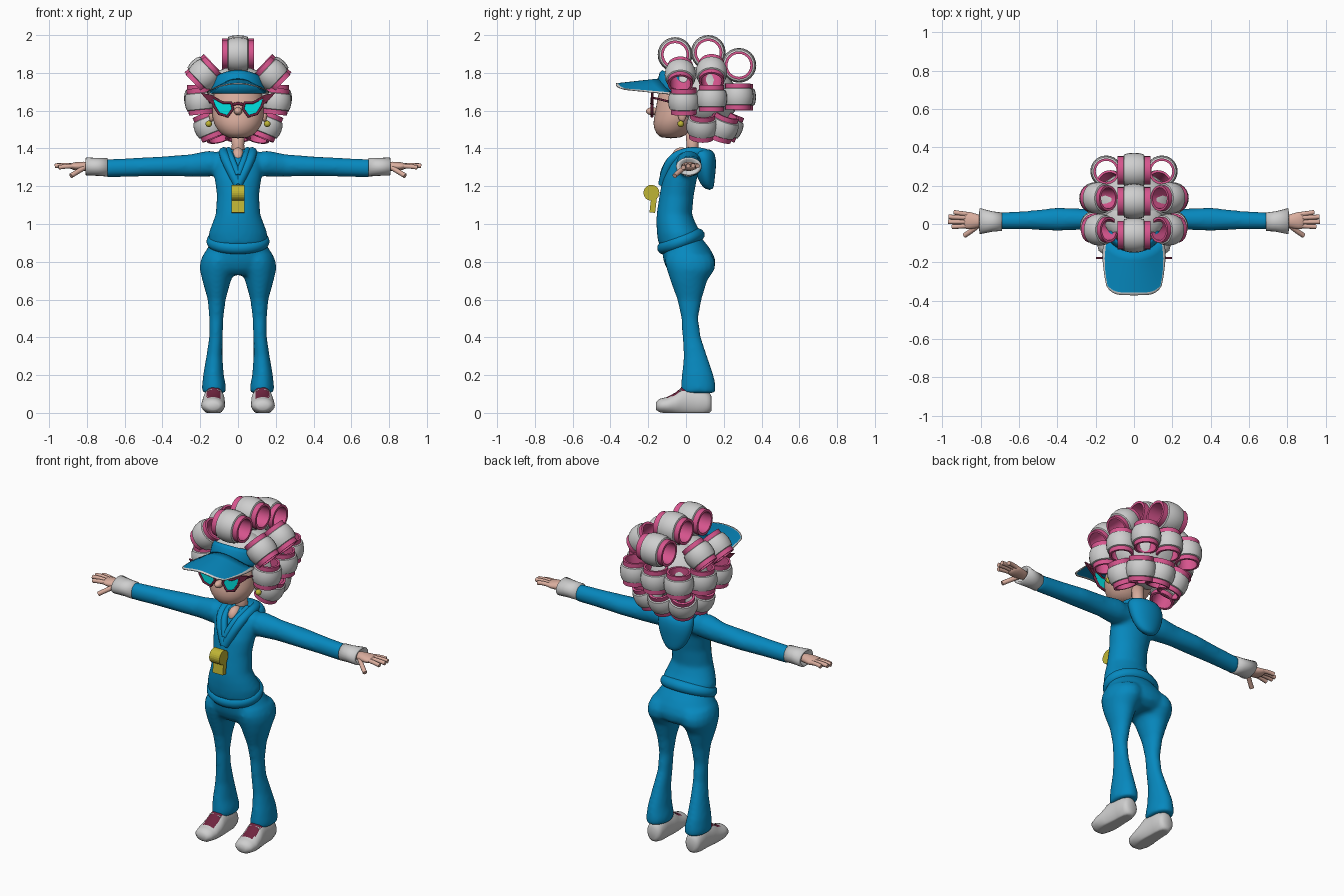
import bpy, bmesh, math
from mathutils import Vector, Matrix

if "Cube" in bpy.data.objects:
    bpy.data.objects.remove(bpy.data.objects["Cube"])


def material(name, r, g, b):
    m = bpy.data.materials.new(name)
    m.diffuse_color = (r, g, b, 1)
    m.use_nodes = True
    m.node_tree.nodes["Principled BSDF"].inputs["Base Color"].default_value = m.diffuse_color
    return m


BLUE = material("track_blue", 0.002, 0.25, 0.52)
WHITE = material("soft_white", 0.62, 0.62, 0.62)
PINK = material("curler_pink", 0.68, 0.09, 0.27)
SKIN = material("skin", 0.70, 0.42, 0.34)
WINE = material("wine_red", 0.16, 0.018, 0.05)
CYAN = material("lens_cyan", 0.0, 0.76, 0.76)
GOLD = material("gold", 0.52, 0.46, 0.035)


def finish(name, bm, *mats, voxel=0, subdiv=0, smooth=True):
    bmesh.ops.recalc_face_normals(bm, faces=bm.faces)
    for f in bm.faces:
        f.smooth = smooth
    me = bpy.data.meshes.new(name)
    bm.to_mesh(me)
    bm.free()
    for m in mats:
        me.materials.append(m)
    ob = bpy.data.objects.new(name, me)
    bpy.context.collection.objects.link(ob)
    if subdiv:
        ob.modifiers.new("sub", 'SUBSURF').levels = subdiv
        ob.modifiers["sub"].render_levels = subdiv
    if voxel:
        r = ob.modifiers.new("blend", 'REMESH')
        r.mode, r.voxel_size, r.use_smooth_shade = 'VOXEL', voxel, True
        s = ob.modifiers.new("relax", 'SMOOTH')
        s.factor, s.iterations = 0.5, 14
    return ob


def loft(bm, axis, rings, n=20):
    """Rings of (position, centre 1, centre 2, radius 1, radius 2) joined along an axis."""
    loops = []
    for p, c1, c2, r1, r2 in rings:
        loop = []
        for i in range(n):
            a = math.tau * i / n
            u, v = c1 + r1 * math.cos(a), c2 + r2 * math.sin(a)
            loop.append(bm.verts.new({'x': (p, u, v), 'y': (u, p, v), 'z': (u, v, p)}[axis]))
        loops.append(loop)
    for a, b in zip(loops, loops[1:]):
        for i in range(n):
            j = (i + 1) % n
            bm.faces.new((a[i], a[j], b[j], b[i]))
    bm.faces.new(loops[0])
    bm.faces.new(loops[-1])
    return bm


def ball(name, centre, radii, mat):
    bm = bmesh.new()
    bmesh.ops.create_uvsphere(bm, u_segments=24, v_segments=14, radius=1,
                              matrix=Matrix.Translation(centre) @ Matrix.Diagonal((*radii, 1)))
    return finish(name, bm, mat)


def tube(name, pts, radius, mat, cyclic=False, kind='NURBS'):
    cu = bpy.data.curves.new(name, 'CURVE')
    cu.dimensions, cu.bevel_depth, cu.bevel_resolution = '3D', radius, 3
    cu.resolution_u, cu.use_fill_caps = 6, True
    sp = cu.splines.new(kind)
    sp.points.add(len(pts) - 1)
    for q, p in zip(sp.points, pts):
        q.co = (*p, 1)
    sp.use_cyclic_u = cyclic
    if kind == 'NURBS':
        sp.order_u, sp.use_endpoint_u = 3, not cyclic
    cu.materials.append(mat)
    ob = bpy.data.objects.new(name, cu)
    bpy.context.collection.objects.link(ob)
    bpy.ops.object.select_all(action='DESELECT')
    ob.select_set(True)
    bpy.context.view_layer.objects.active = ob
    bpy.ops.object.convert(target='MESH')
    return ob


def plate(name, pts, y, depth, mat):
    """Flat outline in x and z, given a thickness towards the back."""
    bm = bmesh.new()
    f = bm.faces.new([bm.verts.new((x, y, z)) for x, z in pts])
    ext = bmesh.ops.extrude_face_region(bm, geom=[f])["geom"]
    bmesh.ops.translate(bm, vec=(0, depth, 0), verts=[v for v in ext if isinstance(v, bmesh.types.BMVert)])
    return finish(name, bm, mat, smooth=False)


# Trousers: hips and two flared legs blended together
bm = bmesh.new()
loft(bm, 'z', [(.93, 0, -.02, .13, .10), (.88, 0, -.005, .158, .125), (.84, 0, .01, .182, .135),
               (.80, 0, .02, .2, .138), (.76, 0, .025, .198, .125), (.73, 0, .02, .16, .09)], 28)
LEG = [(.84, .095, .015, .09, .12), (.80, .102, .022, .098, .134), (.76, .107, .025, .096, .128),
       (.70, .113, .015, .076, .098), (.60, .113, .018, .048, .065), (.50, .115, .02, .038, .045),
       (.40, .117, .03, .036, .05), (.30, .125, .05, .043, .063), (.20, .13, .062, .055, .085),
       (.14, .127, .065, .064, .094), (.105, .127, .065, .063, .092)]
for s in (1, -1):
    loft(bm, 'z', [(p, s * x, y, rx, ry) for p, x, y, rx, ry in LEG])
finish("trousers", bm, BLUE, voxel=.01)

# Jacket: torso and sleeves blended together
bm = bmesh.new()
loft(bm, 'z', [(.89, 0, -.028, .155, .118), (.95, 0, -.036, .156, .118), (1.0, 0, -.052, .138, .105),
               (1.05, 0, -.062, .119, .094), (1.15, 0, -.05, .112, .091), (1.24, 0, -.033, .124, .091),
               (1.32, 0, -.005, .134, .088), (1.37, 0, .01, .13, .072), (1.395, 0, .02, .08, .05)], 28)
ARM = [(.15, .015, 1.32, .068, .07), (.25, .025, 1.31, .054, .06), (.40, .025, 1.305, .061, .053),
       (.55, .02, 1.30, .049, .05), (.705, .015, 1.295, .045, .048)]
loft(bm, 'x', [(-p, *r) for p, *r in reversed(ARM)] + [(0, .015, 1.31, .05, .04)] + ARM)
finish("jacket", bm, BLUE, voxel=.01)

# Slanted jacket hem, collar with inner lapels, and hood
hem = []
for i in range(20):
    a = math.tau * i / 20
    hem.append((.134 * math.cos(a), -.027 + .092 * math.sin(a), .908 + .035 * math.sin(a)))
tube("jacket_hem", hem, .035, BLUE, True)
finish("hood", loft(bmesh.new(), 'z', [(1.18, 0, .125, .03, .018), (1.21, 0, .112, .068, .038),
                                       (1.26, 0, .105, .095, .05), (1.32, 0, .1, .112, .062),
                                       (1.37, 0, .09, .112, .066), (1.4, 0, .08, .085, .055)]), BLUE, subdiv=1)
COLLAR = [(0, -.122, 1.21), (.035, -.11, 1.28), (.07, -.065, 1.355), (.08, .02, 1.385), (.06, .1, 1.375)]
tube("collar", COLLAR + [(0, .125, 1.36)] + [(-x, y, z) for x, y, z in reversed(COLLAR)], .026, BLUE)
for s in (1, -1):
    tube("lapel", [(0, -.122, 1.26), (s * .022, -.105, 1.315), (s * .045, -.055, 1.37), (s * .05, .02, 1.39)],
         .018, BLUE)
ball("chest_skin", (0, -.025, 1.355), (.035, .05, .05), SKIN)

# Neck, head and nose
finish("neck", loft(bmesh.new(), 'z', [(1.33, 0, .03, .04, .038), (1.42, 0, .035, .033, .032),
                                       (1.52, 0, .03, .036, .036)]), SKIN)
finish("head", loft(bmesh.new(), 'z', [
    (1.453, 0, -.08, .05, .05), (1.478, 0, -.075, .095, .085), (1.53, 0, -.06, .13, .118),
    (1.58, 0, -.045, .139, .12), (1.65, 0, -.035, .137, .12), (1.72, 0, -.03, .12, .11),
    (1.77, 0, -.02, .08, .07)], 28), SKIN, subdiv=1)
ball("nose", (0, -.178, 1.597), (.022, .034, .021), SKIN)

# Whistle
bm = bmesh.new()
loft(bm, 'x', [(-.034, -.183, 1.165, .042, .042), (.034, -.183, 1.165, .042, .042)], 24)
bmesh.ops.create_cube(bm, size=1, matrix=Matrix.Translation((0, -.172, 1.115))
                      @ Matrix.Rotation(-.12, 4, 'X') @ Matrix.Diagonal((.068, .03, .11, 1)))
finish("whistle", bm, GOLD, smooth=False)

# Visor band (front only, lower at the sides) and curved brim with white trim
bm = loft(bmesh.new(), 'z', [(1.69, 0, -.01, .146, .138), (1.75, 0, -.012, .148, .142),
                             (1.80, 0, -.005, .138, .135), (1.815, 0, 0, .125, .125)], 36)
bmesh.ops.delete(bm, geom=[f for f in bm.faces if len(f.verts) > 4 or f.calc_center_median().y > -.035],
                 context='FACES')
for v in bm.verts:
    if v.co.z > 1.7:
        v.co.z -= 2.2 * v.co.x ** 2
finish("visor_band", bm, BLUE).modifiers.new("thick", 'SOLIDIFY').thickness = .006
bm = bmesh.new()
us = [-1, -.93] + [i / 8 for i in range(-7, 8)] + [.93, 1]
vs = [0, .2, .4, .6, .8, .94, 1]
grid = []
for v in vs:
    row = []
    for u in us:
        root = Vector((.152 * u, -.03 - .115 * math.sqrt(1 - u * u), 1.685 + .085 * (1 - u * u)))
        tip = Vector((.145 * u, -.372 + .05 * abs(u) ** 5, 1.745 - .03 * u * u))
        p = root.lerp(tip, v)
        p.x += .016 * u * math.sin(math.pi * v)
        row.append(bm.verts.new(p))
    grid.append(row)
for j in range(len(vs) - 1):
    for i in range(len(us) - 1):
        f = bm.faces.new((grid[j][i], grid[j][i + 1], grid[j + 1][i + 1], grid[j + 1][i]))
        f.material_index = int(j == len(vs) - 2 or i in (0, len(us) - 2))
finish("visor_brim", bm, BLUE, WHITE).modifiers.new("thick", 'SOLIDIFY').thickness = .006

# Hair under the curlers
ball("scalp_hair", (0, .1, 1.665), (.205, .175, .16), WHITE)
ball("front_hair", (0, .02, 1.745), (.155, .12, .088), WHITE)

# Curler: hollow pink tube with a thick bulging wrap of hair in the middle
PROFILE = [(.66, -1), (.81, -1), (.81, -.64), (.9, -.6), (.97, -.35), (1, 0), (.97, .35), (.9, .6), (.81, .64),
           (.81, 1), (.66, 1)]
bm = bmesh.new()
N = 24
rings = [[bm.verts.new((r * math.cos(math.tau * i / N), r * math.sin(math.tau * i / N), z))
          for i in range(N)] for r, z in PROFILE]
for k in range(len(rings)):
    a, b = rings[k], rings[(k + 1) % len(rings)]
    for i in range(N):
        f = bm.faces.new((a[i], a[(i + 1) % N], b[(i + 1) % N], b[i]))
        f.material_index = int(2 <= k <= 7)
first = finish("curler", bm, PINK, WHITE)
curler_mesh = first.data
curler_mesh.set_sharp_from_angle(angle=math.radians(40))
bpy.data.objects.remove(first)


def curler(pos, axis, r=.083, half=.07):
    ob = bpy.data.objects.new("curler", curler_mesh)
    bpy.context.collection.objects.link(ob)
    ob.matrix_world = (Matrix.Translation(pos) @ Vector(axis).to_track_quat('Z', 'Y').to_matrix().to_4x4()
                       @ Matrix.Diagonal((r, r, half, 1)))


# Middle row of curlers, then the mirrored ones
for y, z in ((-.058, 1.897), (.118, 1.908), (.28, 1.84)):
    curler((0, y, z), (1, 0, 0), .092, .085)
curler((0, .288, 1.672), (0, 0, 1))
curler((0, .22, 1.52), (0, .4, 1))
for s in (1, -1):
    for pos, axis in (((.18, -.03, 1.79), (1, 0, -.95)), ((.185, .135, 1.803), (1, 0, -.95)),
                      ((.2, -.012, 1.65), (.1, 0, 1)), ((.203, .135, 1.665), (0, 0, 1)),
                      ((.145, .275, 1.675), (0, 0, 1)),
                      ((.152, .085, 1.52), (.4, .05, 1)), ((.115, .195, 1.515), (.25, .35, 1))):
        curler((s * pos[0], pos[1], pos[2]), (s * axis[0], axis[1], axis[2]))

LENS = [(.026, 1.61), (.036, 1.642), (.08, 1.643), (.135, 1.668), (.128, 1.625), (.1, 1.583), (.055, 1.57)]
for s in (1, -1):
    # Cat-eye glasses
    outline = [(s * x, z) for x, z in LENS]
    plate("lens", outline, -.182, .006, CYAN)
    tube("glasses_rim", [(x, -.18, z) for x, z in outline], .0075, WINE, True, 'POLY')
    plate("glasses_wing", [(s * x, z) for x, z in ((.075, 1.645), (.135, 1.682), (.198, 1.695),
                                                   (.168, 1.66), (.132, 1.63), (.135, 1.668))],
          -.184, .012, WINE)
    tube("glasses_temple", [(s * .16, -.172, 1.668), (s * .15, -.1, 1.65), (s * .142, -.01, 1.63)], .006, WINE)
    # Ear and earring
    ball("ear", (s * .14, -.02, 1.575), (.015, .022, .034), SKIN)
    ball("earring", (s * .155, -.028, 1.53), (.017, .017, .017), GOLD)
    # Flared cuff and hand
    finish("cuff", loft(bmesh.new(), 'x', [(s * .69, .012, 1.3, .048, .049), (s * .74, .013, 1.302, .053, .047),
                                           (s * .805, .015, 1.305, .068, .048), (s * .808, .015, 1.305, .05, .04),
                                           (s * .78, .015, 1.305, .04, .03)]), WHITE)
    finish("palm", loft(bmesh.new(), 'x', [(s * .77, .015, 1.305, .026, .023), (s * .82, .015, 1.305, .036, .026),
                                           (s * .86, .018, 1.305, .048, .023), (s * .895, .02, 1.307, .044, .014)]),
           SKIN, subdiv=1)
    for y, reach, z in ((.056, .94, 1.312), (.034, .968, 1.314), (.01, .97, 1.312), (-.013, .95, 1.304)):
        tube("finger", [(s * .86, .018 + (y - .018) * .85, 1.306), (s * .91, y, z + .003),
                        (s * reach, y * 1.1, z - .005)], .012, SKIN)
    tube("thumb", [(s * .81, -.005, 1.3), (s * .845, -.035, 1.28), (s * .885, -.06, 1.255)], .013, SKIN)
    # Shoe with wine-red panel and white laces
    bm = loft(bmesh.new(), 'y', [
        (-.158, s * .13, .036, .03, .02), (-.14, s * .132, .038, .052, .036), (-.1, s * .132, .04, .063, .044),
        (-.055, s * .13, .048, .062, .06), (-.02, s * .128, .06, .058, .078), (.03, s * .127, .062, .052, .082),
        (.09, s * .127, .058, .05, .075), (.125, s * .127, .052, .042, .055), (.136, s * .127, .05, .025, .035)], 24)
    bmesh.ops.subdivide_edges(bm, edges=bm.edges[:], cuts=1, use_grid_fill=True)
    for v in bm.verts:
        v.co.z = max(v.co.z, 0.004 if v.co.y < -.13 else 0)
    for f in bm.faces:
        c = f.calc_center_median()
        f.material_index = int(abs(c.x - s * .13) < .036 and -.1 < c.y < .01 and c.z > .068)
    finish("shoe", bm, WHITE, WINE)
    for y, z in ((-.082, .093), (-.052, .108), (-.03, .13)):
        tube("lace", [(s * .13 - .036, y, z - .016), (s * .13, y, z + .003), (s * .13 + .036, y, z - .016)],
             .004, WHITE)
tube("glasses_bridge", [(-.028, -.178, 1.63), (0, -.186, 1.645), (.028, -.178, 1.63)], .008, WINE)
